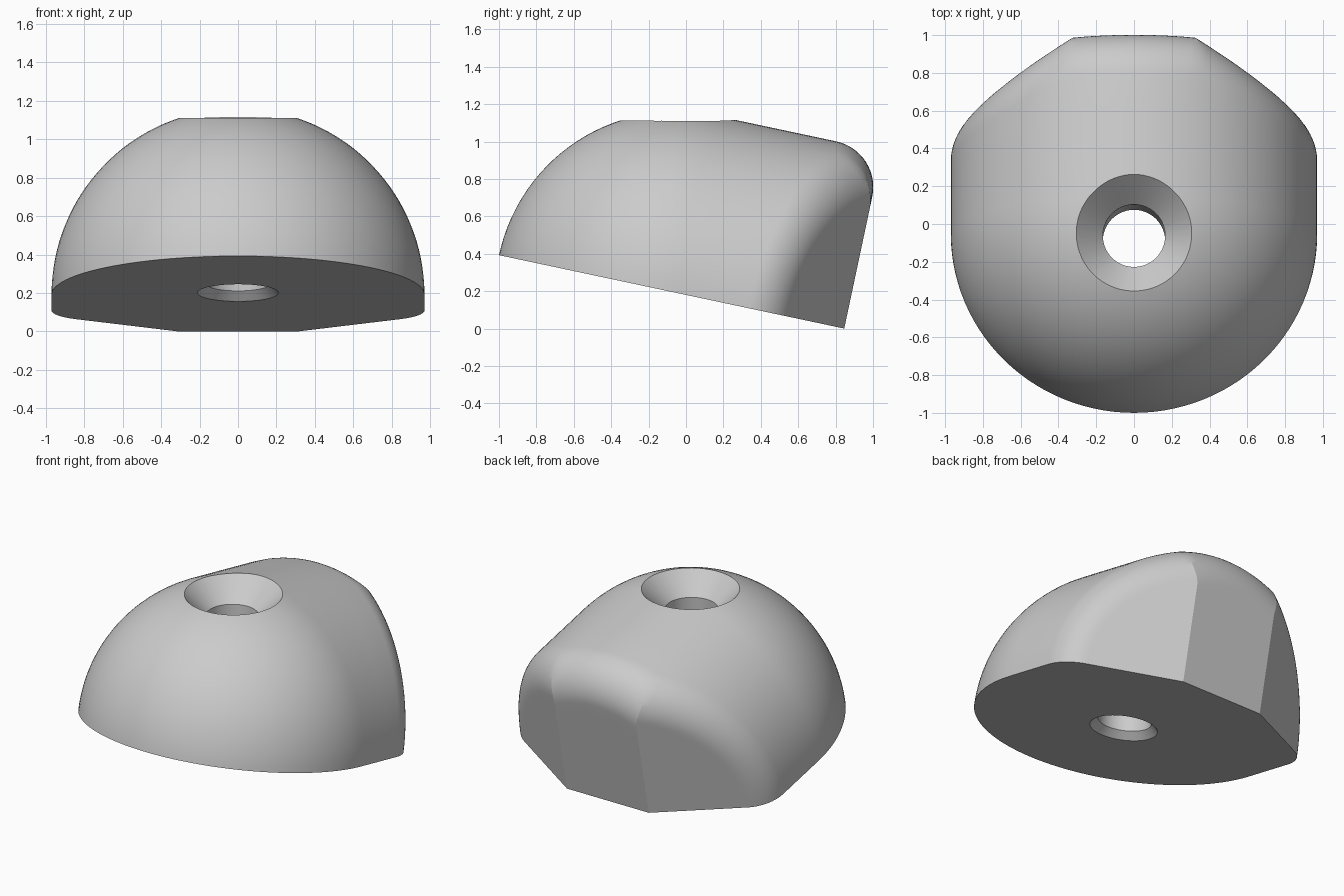
import bpy, bmesh, math
from mathutils import Vector

cube = bpy.data.objects.get("Cube")
if cube:
    bpy.data.objects.remove(cube, do_unlink=True)

R = 0.97                    # dome and barrel radius
FILLET = 0.25               # rounding between barrel and back facets
CORE = R - FILLET
FLAT = 0.31                 # half width of the middle back facet
SIDE = math.radians(30)     # sweep of the side facets
TILT = math.radians(12)     # tilt of the base
DOME_U = -0.917             # dome centre along the barrel axis
BACK_Y = 0.846

grey = bpy.data.materials.new("plain grey")
grey.use_nodes = True
grey.diffuse_color = (0.6, 0.6, 0.6, 1)
grey.node_tree.nodes["Principled BSDF"].inputs["Base Color"].default_value = (0.6, 0.6, 0.6, 1)


def facet_height(rho, theta, sweep):
    """Back end of the barrel cut by one swept plane, rounded by a rolling ball."""
    s, c = math.sin(sweep), math.cos(sweep)
    d = s * FLAT
    x, v = rho * math.cos(theta), rho * math.sin(theta)
    if (x - FILLET * s) ** 2 + v * v <= CORE ** 2:
        return (d - s * x) / c

    def ball(t):
        bx, bv = CORE * math.cos(t), CORE * math.sin(t)
        gap = FILLET ** 2 - (x - bx) ** 2 - (v - bv) ** 2
        return (d - FILLET - s * bx) / c + math.sqrt(max(gap, 0))

    ratio = (rho ** 2 + CORE ** 2 - FILLET ** 2) / (2 * rho * CORE)
    reach = math.acos(max(-1, min(1, ratio)))
    lo, hi = theta - reach, theta + reach
    for _ in range(40):
        a, b = lo + (hi - lo) / 3, hi - (hi - lo) / 3
        if ball(a) < ball(b):
            lo = a
        else:
            hi = b
    return ball((lo + hi) / 2)


def edge_angle(rho):
    """Angle at which the side facet meets the middle facet."""
    def diff(t):
        return facet_height(rho, t, SIDE) - facet_height(rho, t, 0)
    lo, hi = 0, math.pi / 2
    if diff(lo) >= -1e-9:
        return 0
    for _ in range(30):
        mid = (lo + hi) / 2
        if diff(mid) < 0:
            lo = mid
        else:
            hi = mid
    return hi


def angles(edge, outer=26, middle=14):
    side = [edge * i / outer for i in range(outer)]
    mid = [edge + (math.pi - 2 * edge) * i / middle for i in range(middle + 1)]
    return side + mid + [math.pi - t for t in reversed(side)]


def place(rho, theta, u):
    x, v = rho * math.cos(theta), rho * math.sin(theta)
    return Vector((x, BACK_Y + u * math.cos(TILT) + v * math.sin(TILT),
                   v * math.cos(TILT) - u * math.sin(TILT)))


def finish(bm, name):
    bmesh.ops.recalc_face_normals(bm, faces=bm.faces)
    mesh = bpy.data.meshes.new(name)
    bm.to_mesh(mesh)
    bm.free()
    mesh.materials.append(grey)
    obj = bpy.data.objects.new(name, mesh)
    bpy.context.collection.objects.link(obj)
    return obj


def skin(bm, rows, closed=False):
    grid = [[bm.verts.new(p) for p in row] for row in rows]
    n = len(grid[0])
    for a, b in zip(grid, grid[1:]):
        for i in range(n if closed else n - 1):
            j = (i + 1) % n
            bm.faces.new((a[i], a[j], b[j], b[i]))
    return grid


# Back facets with their rounded rim
rows = []
radii = [0, FLAT, 0.36, 0.45, 0.55, 0.65]
radii += [CORE + FILLET * math.sin(math.pi / 2 * i / 16) for i in range(17)]
for rho in radii:
    ts = angles(edge_angle(rho) if rho > 0 else 0)
    row = []
    for t in ts:
        near = min(t, math.pi - t)
        u = 0 if rho == 0 else min(facet_height(rho, near, 0), facet_height(rho, near, SIDE))
        row.append((rho, t, u))
    rows.append(row)

# Barrel, then the front dome
rim = rows[-1]
for k in range(1, 4):
    rows.append([(R, t, u + (DOME_U - u) * k / 3) for _, t, u in rim])
for k in range(1, 29):
    a = math.pi / 2 * k / 28
    rows.append([(R * math.cos(a), t, DOME_U - R * math.sin(a)) for _, t, _ in rim])

bm = bmesh.new()
skin(bm, [[place(*p) for p in row] for row in rows])
bmesh.ops.remove_doubles(bm, verts=bm.verts, dist=1e-5)
# Flat base
bmesh.ops.contextual_create(bm, geom=[e for e in bm.edges if e.is_boundary])
body = finish(bm, "domed_body")

# Screw hole: small flare below, straight bore, wide countersink on top
slope = -math.tan(TILT)
stations = [(-0.11, 0.152, 0.26, slope), (-0.09, 0.246, 0.165, slope),
            (-0.062, 0.97, 0.165, 0), (-0.03, 1.30, 0.495, 0)]
bm = bmesh.new()
rings = []
for y, z, r, k in stations:
    ring = []
    for i in range(72):
        a = math.tau * i / 72
        dy = r * math.sin(a)
        ring.append((r * math.cos(a), y + dy, z + k * dy))
    rings.append(ring)
grid = skin(bm, rings, closed=True)
bm.faces.new(grid[0])
bm.faces.new(grid[-1])
cutter = finish(bm, "hole_cutter")
cutter.hide_render = True

cut = body.modifiers.new("screw hole", 'BOOLEAN')
cut.operation = 'DIFFERENCE'
cut.solver = 'EXACT'
cut.object = cutter
bpy.ops.object.select_all(action='DESELECT')
bpy.context.view_layer.objects.active = body
body.select_set(True)
bpy.ops.object.modifier_apply(modifier=cut.name)
bpy.data.objects.remove(cutter, do_unlink=True)
bpy.ops.object.shade_smooth_by_angle(angle=math.radians(20))
